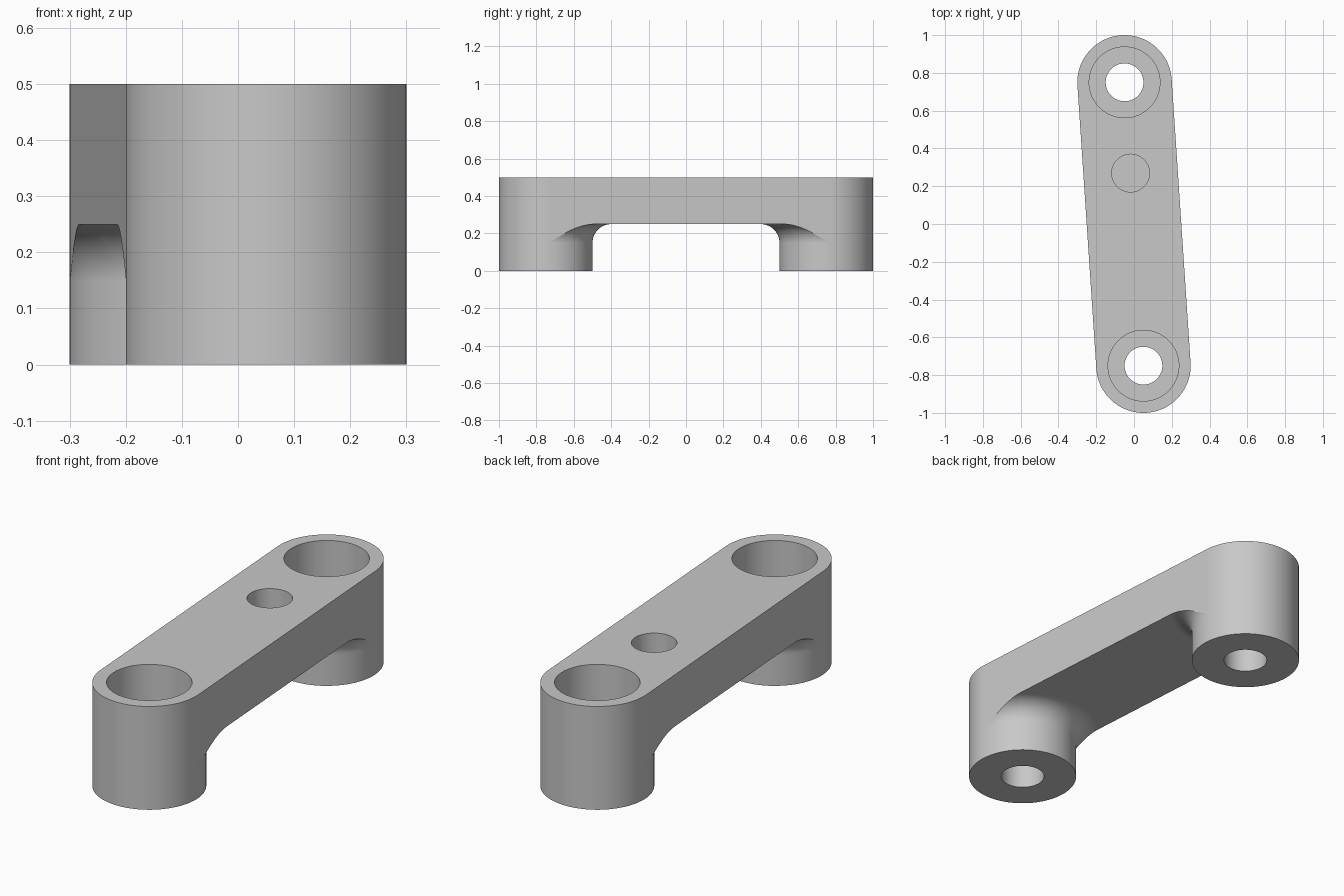
import bpy, bmesh
from math import pi, sin, cos, acos, asin, atan2, hypot
from mathutils import Matrix, Vector

cube = bpy.data.objects.get("Cube")
if cube:
    bpy.data.objects.remove(cube, do_unlink=True)

R, FILLET = 0.25, 0.1            # boss radius, fillet radius under the bar
TOP, UNDER = 0.5, 0.25           # bar top and underside heights
FOOT = UNDER - FILLET            # height where the fillet starts
HALF = hypot(0.05, 0.75)         # half distance between boss axes
TURN = Matrix.Rotation(atan2(0.75, -0.05), 4, 'Z')
STEPS = 12

metal = bpy.data.materials.new("light grey metal")
metal.use_nodes = True
grey = (0.58, 0.58, 0.58, 1)
metal.diffuse_color = grey
metal.node_tree.nodes["Principled BSDF"].inputs["Base Color"].default_value = grey

bm = bmesh.new()


def face(points):
    bm.faces.new([bm.verts.new(p) for p in points])


def grid(columns):
    for a, b in zip(columns, columns[1:]):
        for j in range(len(a) - 1):
            face([a[j], b[j], b[j + 1], a[j + 1]])


def span(start, end, n):
    return [start + (end - start) * i / n for i in range(n + 1)]


def place(side, r, angle, z):
    """Point around a boss axis; angle 0 looks towards the bar middle."""
    return Vector((side * (-HALF + r * cos(angle)), side * r * sin(angle), z))


def inner_column(side, angle):
    """Boss wall and fillet, trimmed where it reaches the bar's side."""
    reach = min(R + FILLET, R / max(abs(sin(angle)), 0.01))
    sweep = acos(min(1, max(0, 1 - (reach - R) / FILLET)))
    column = [place(side, R, angle, 0)]
    for a in span(0, sweep, STEPS):
        column.append(place(side, R + FILLET * (1 - cos(a)), angle, FOOT + FILLET * sin(a)))
    return column


corner = asin(R / (R + FILLET))
trim = span(corner, pi / 2, 16)
middle = span(-corner, corner, 32)
inner_angles = [-a for a in reversed(trim)] + middle[1:-1] + trim
outer_angles = span(pi / 2, 3 * pi / 2, 48)

# Bosses: inner wall with fillet, outer wall and foot
for side in (1, -1):
    grid([inner_column(side, a) for a in inner_angles])
    grid([[place(side, R, a, z) for z in (0, FOOT, TOP)] for a in outer_angles])
    face([place(side, R, a, 0) for a in inner_angles + outer_angles[1:-1]])

# Bar: top, underside and two straight sides
face([place(s, R, a, TOP) for s in (1, -1) for a in outer_angles])
face([place(s, R + FILLET, a, UNDER) for s in (1, -1) for a in middle])
for s in (1, -1):
    near = [inner_column(s, a)[-1] for a in reversed(trim)]
    far = [inner_column(-s, -a)[-1] for a in trim]
    face([place(s, R, pi / 2, TOP)] + near + far + [place(-s, R, -pi / 2, TOP)])

bmesh.ops.remove_doubles(bm, verts=bm.verts, dist=0.00002)
bmesh.ops.recalc_face_normals(bm, faces=bm.faces)
bm.transform(TURN)
mesh = bpy.data.meshes.new("link_arm")
bm.to_mesh(mesh)
bm.free()
mesh.materials.append(metal)
arm = bpy.data.objects.new("link_arm", mesh)
bpy.context.collection.objects.link(arm)
bpy.context.view_layer.objects.active = arm
arm.select_set(True)


def drill(name, along, radius, bottom, top):
    """Cut a vertical round hole at a distance along the bar."""
    data = bpy.data.meshes.new(name)
    cut = bmesh.new()
    bmesh.ops.create_cone(cut, cap_ends=True, segments=80, radius1=radius, radius2=radius,
                          depth=top - bottom,
                          matrix=TURN @ Matrix.Translation((along, 0, (top + bottom) / 2)))
    cut.to_mesh(data)
    cut.free()
    data.materials.append(metal)
    tool = bpy.data.objects.new(name, data)
    tool.hide_render = True
    bpy.context.collection.objects.link(tool)
    mod = arm.modifiers.new(name, 'BOOLEAN')
    mod.operation, mod.solver, mod.object = 'DIFFERENCE', 'EXACT', tool
    bpy.ops.object.modifier_apply(modifier=mod.name)
    bpy.data.objects.remove(tool, do_unlink=True)


# Counterbored bolt holes and the blind hole on the bar
for end in (-HALF, HALF):
    drill("bolt_hole", end, 0.1, -0.1, 0.4)
    drill("counterbore", end, 0.1875, 0.25, 0.6)
drill("blind_hole", 0.27, 0.1, 0.33, 0.6)

bpy.context.view_layer.objects.active = arm
arm.select_set(True)
bpy.ops.object.shade_smooth_by_angle(angle=pi / 6)
weighted = arm.modifiers.new("even_shading", 'WEIGHTED_NORMAL')
weighted.keep_sharp = True
